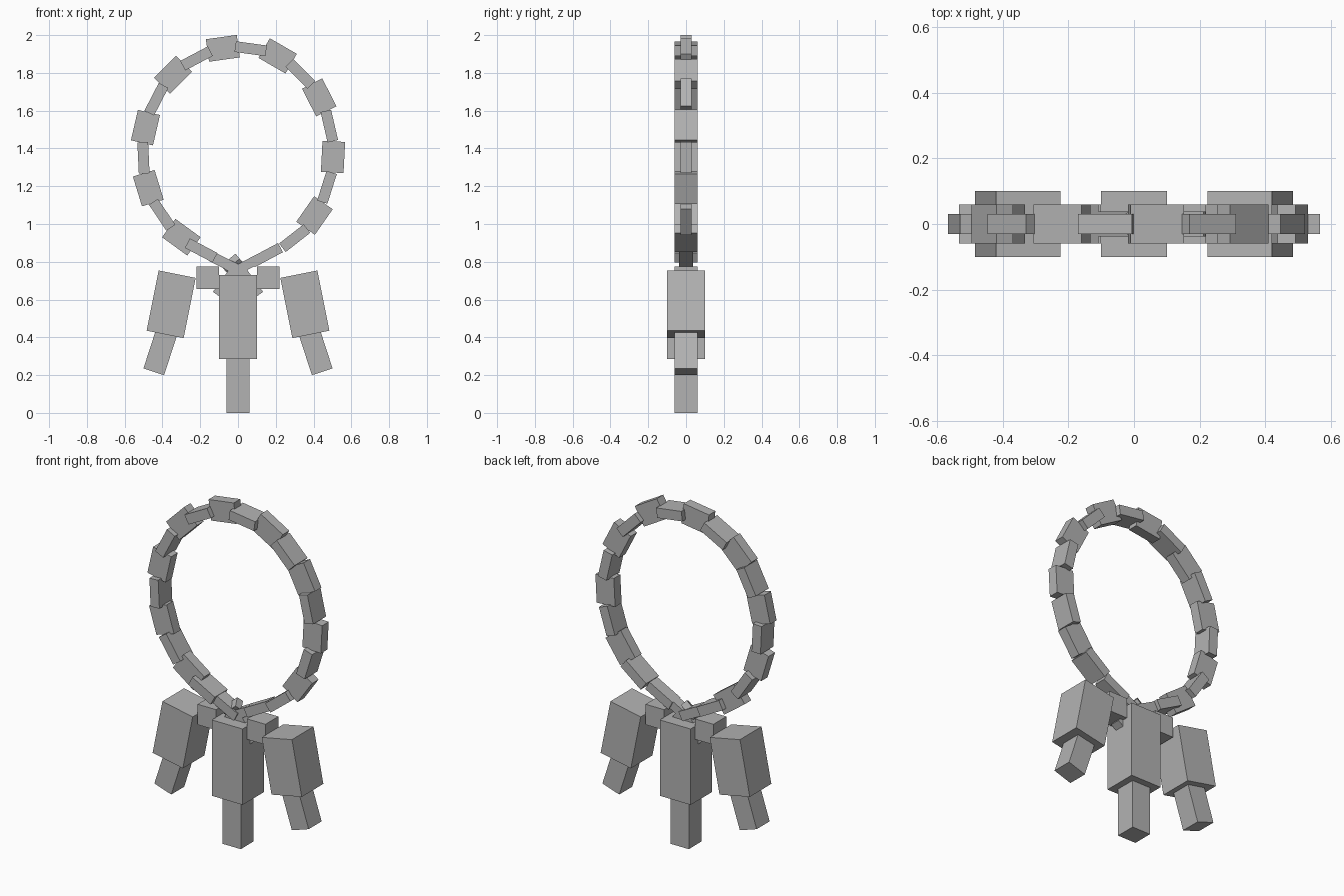
import bpy
import math

if "Cube" in bpy.data.objects:
    bpy.data.objects.remove(bpy.data.objects["Cube"])

grey = bpy.data.materials.new("plain grey")
grey.diffuse_color = (0.45, 0.45, 0.45, 1)
grey.use_nodes = True
grey.node_tree.nodes["Principled BSDF"].inputs["Base Color"].default_value = grey.diffuse_color


def box(name, x, z, size, angle=0, twist=0, y=0):
    """Box centred at (x, y, z), long axis turned by angle in the front view."""
    bpy.ops.mesh.primitive_cube_add(size=1, location=(x, y, z))
    ob = bpy.context.object
    ob.name = name
    ob.scale = size
    ob.rotation_euler = (math.radians(twist), -math.radians(angle), 0)
    ob.data.materials.append(grey)
    return ob


FLAT = (0.165, 0.06, 0.12)     # link seen broad from the front
EDGE = (0.165, 0.12, 0.057)    # link seen edge-on from the front

# Broad links round the loop: x, z, angle
links = [(-0.30, 0.93, -36), (-0.475, 1.19, -73), (-0.49, 1.51, 77),
         (-0.345, 1.79, 45), (-0.08, 1.93, 8), (0.21, 1.89, -30),
         (0.43, 1.67, -63), (0.503, 1.355, -93), (0.405, 1.045, 55)]
for x, z, a in links:
    box("broad_link", x, z, FLAT, a)

# Edge-on links joining each pair, pushed slightly outward
for (x0, z0, _), (x1, z1, _) in zip(links, links[1:]):
    mx, mz = (x0 + x1) / 2, (z0 + z1) / 2
    r = math.hypot(mx, mz - 1.35)
    box("edge_link", mx + 0.018 * mx / r, mz + 0.018 * (mz - 1.35) / r, EDGE,
        math.degrees(math.atan2(z1 - z0, x1 - x0)))

# Links running down to the pendant
box("edge_link", 0.30, 0.925, EDGE, 38)
box("edge_link", -0.195, 0.86, EDGE, -28)
box("lower_link", 0.15, 0.835, (0.17, 0.075, 0.055), 28)
box("lower_link", -0.065, 0.79, (0.17, 0.075, 0.055), -27)
box("lower_link", 0.04, 0.78, (0.11, 0.06, 0.05), 28)
box("twisted_link", -0.03, 0.785, (0.10, 0.06, 0.04), 40, 35)

# Centre tassel
box("centre_tassel", 0, 0.508, (0.2, 0.2, 0.445))
box("centre_tip", 0, 0.15, (0.12, 0.12, 0.30))

# Mirrored side parts
for s in (-1, 1):
    box("side_bead", s * 0.16, 0.715, (0.12, 0.12, 0.12))
    box("hanging_link", s * 0.06, 0.69, (0.165, 0.06, 0.06), -s * 54)
    box("side_tassel", s * 0.354, 0.575, (0.2, 0.2, 0.325), -90 + s * 11.3 + 90)
    box("side_tip", s * 0.412, 0.322, (0.115, 0.12, 0.22), s * 18)
